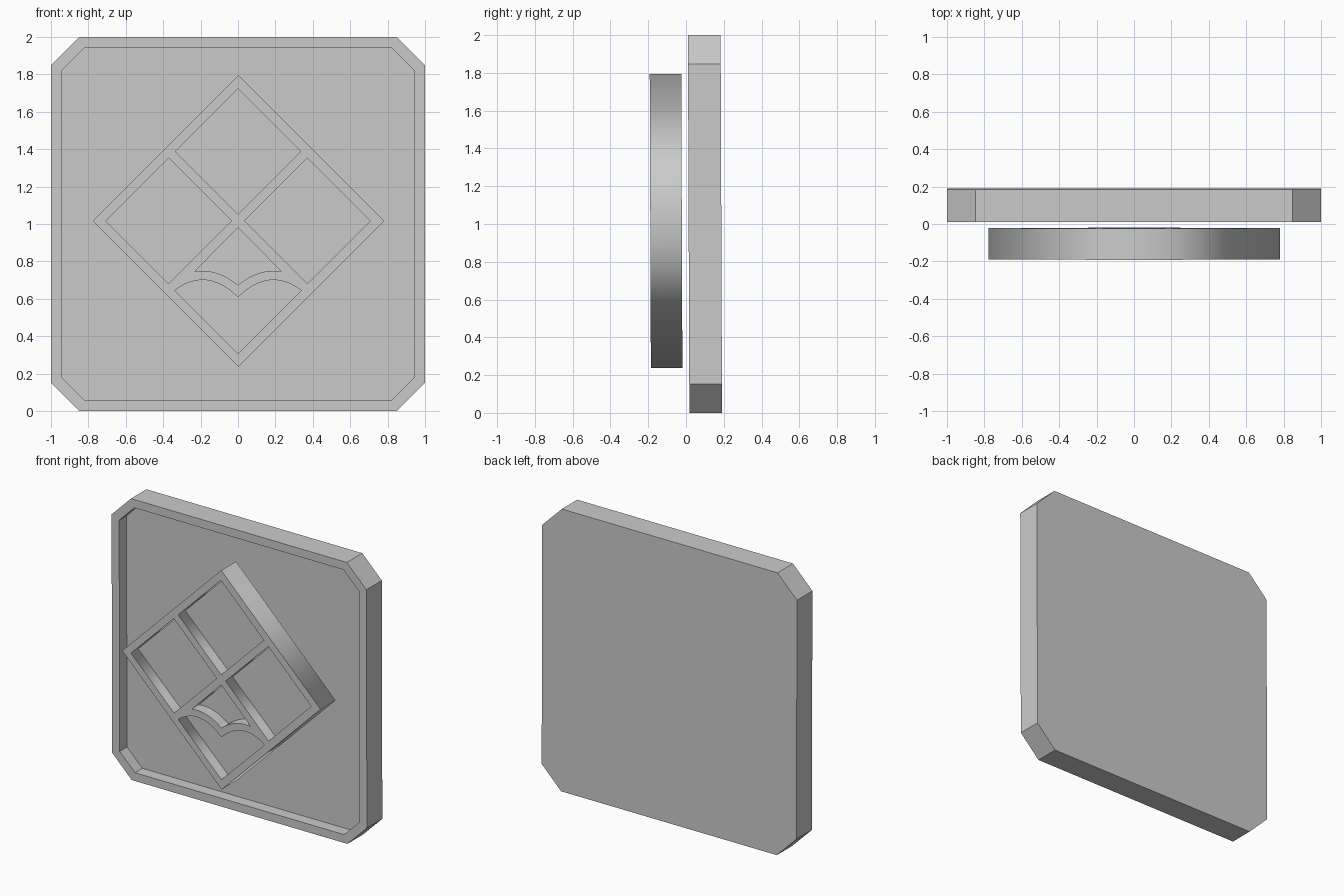
import bpy
import bmesh
from mathutils import Vector

cube = bpy.data.objects.get("Cube")
if cube:
    bpy.data.objects.remove(cube, do_unlink=True)

# One plain grey for everything
GREY = (0.6, 0.6, 0.6, 1.0)
grey = bpy.data.materials.new("plain grey")
grey.use_nodes = True
grey.diffuse_color = GREY
grey.node_tree.nodes["Principled BSDF"].inputs["Base Color"].default_value = GREY

LEAN = 0.0038  # whole piece leans very slightly forward
PANEL = 0.004  # half thickness of the panel left between two-sided pockets


def recessed_slab(name, outline, pockets, front, back, two_sided=False, smooth_walls=False):
    """Slab with an outline in x, z and pockets sunk to its middle, from the front or both faces."""
    bm = bmesh.new()
    middle = (front + back) / 2
    walls = []

    def ring(points, y):
        return [bm.verts.new((x, y - LEAN * (z - 1), z)) for x, z in points]

    def wall(a, b):
        for i in range(len(a)):
            face = bm.faces.new((a[i - 1], a[i], b[i], b[i - 1]))
            face.smooth = smooth_walls
            walls.append(face)

    def cap(y, floor, holes):
        """Flat face at y, pierced by holes that each end in a floor."""
        outer = ring(outline, y)
        mouths = [ring(p, y) for p in holes]
        edges = [bm.edges.new((v, loop[i - 1]))
                 for loop in [outer] + mouths for i, v in enumerate(loop)]
        bmesh.ops.triangle_fill(bm, edges=edges, use_beauty=True, normal=Vector((0, -1, 0)))
        for points, mouth in zip(holes, mouths):
            bottom = ring(points, floor)
            wall(mouth, bottom)
            bm.faces.new(bottom)
        return outer

    front_ring = cap(front, middle - PANEL, pockets)
    back_ring = cap(back, middle + PANEL, pockets if two_sided else [])
    wall(front_ring, back_ring)

    bmesh.ops.recalc_face_normals(bm, faces=bm.faces[:])
    wall_set = set(walls)
    for edge in bm.edges:
        edge.smooth = all(f in wall_set for f in edge.link_faces)

    mesh = bpy.data.meshes.new(name)
    bm.to_mesh(mesh)
    bm.free()
    mesh.materials.append(grey)
    obj = bpy.data.objects.new(name, mesh)
    bpy.context.collection.objects.link(obj)


def clipped_square(half, cut):
    """Square around (0, 1) with its corners cut off."""
    n = half - cut
    pts = [(half, -n), (half, n), (n, half), (-n, half)]
    pts += [(-x, -z) for x, z in pts]
    return [(x, z + 1) for x, z in pts]


def diamond(cx, cz, r):
    return [(cx + r, cz), (cx, cz + r), (cx - r, cz), (cx, cz - r)]


def wings(half_width, peak, dip, steps=12):
    """Double arch, from left tip through the middle dip to the right tip."""
    xs = [half_width * i / steps for i in range(-steps, steps + 1)]
    return [(x, peak - dip * ((abs(x) - 0.19) / 0.19) ** 2) for x in xs]


# Backing plaque with a raised rim
recessed_slab("plaque", clipped_square(1.0, 0.153), [clipped_square(0.941, 0.12)],
              0.014, 0.187)

# Diamond emblem: three windows, and a fourth split by a double arch
MID, STEP, PANE = 1.017, 0.371, 0.336
windows = [diamond(0, MID + STEP, PANE), diamond(STEP, MID, PANE), diamond(-STEP, MID, PANE)]
above_arch = wings(0.231, 0.75, 0.076) + [(0, 0.981)]
below_arch = wings(0.339, 0.701, 0.092) + [(0, 0.308)]
recessed_slab("diamond_emblem", diamond(0.002, 1.016, 0.779), windows + [above_arch, below_arch],
              -0.189, -0.022, two_sided=True, smooth_walls=True)
